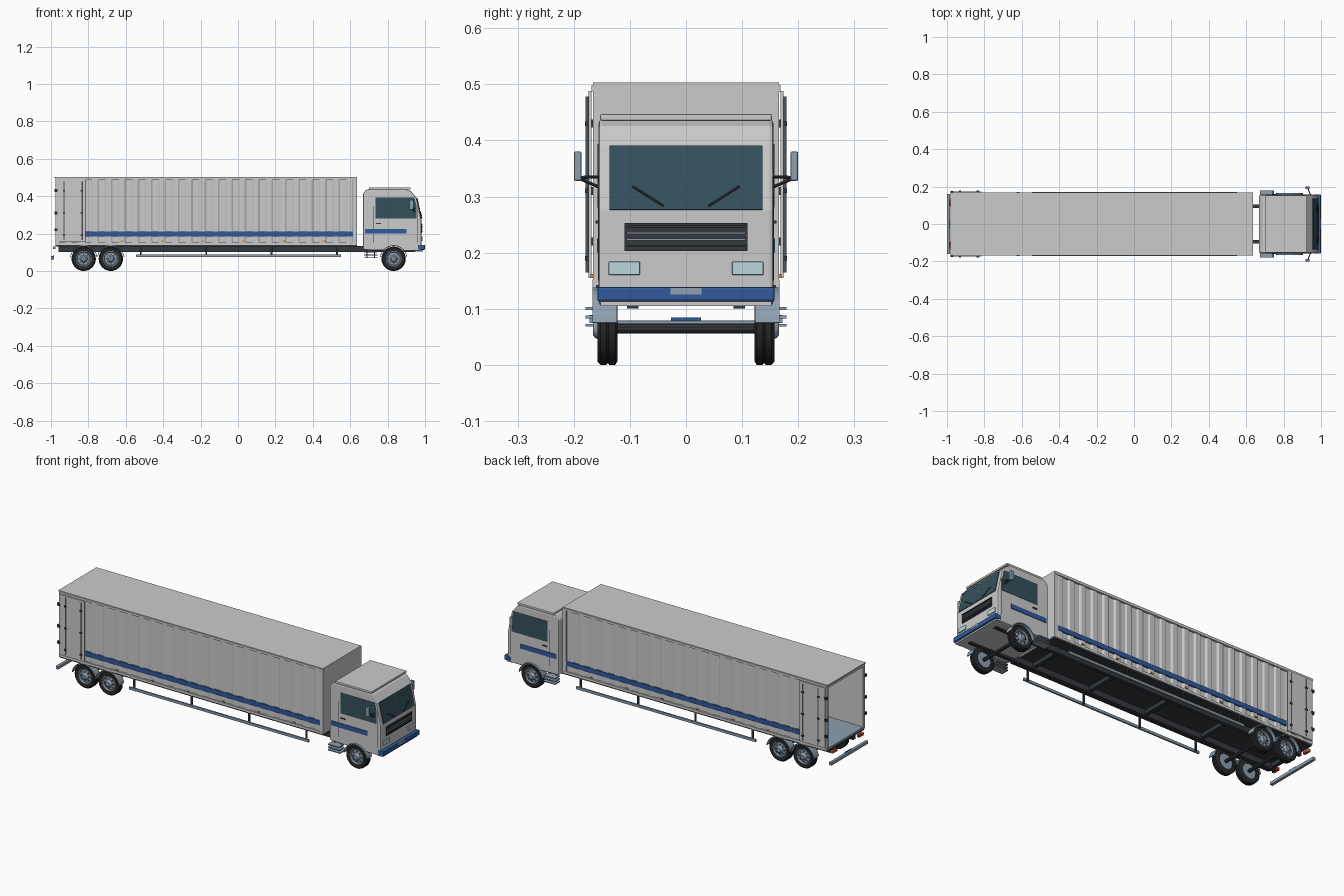
import bpy, bmesh, math
from mathutils import Vector

if "Cube" in bpy.data.objects:
    bpy.data.objects.remove(bpy.data.objects["Cube"])

def mat(name, c):
    m = bpy.data.materials.new(name)
    m.diffuse_color = (*c, 1)
    m.use_nodes = True
    m.node_tree.nodes["Principled BSDF"].inputs["Base Color"].default_value = m.diffuse_color
    return m

BLUE = mat("blue", (0.03, 0.10, 0.33))
DARK = mat("dark", (0.035, 0.04, 0.048))
TYRE = mat("rubber", (0.018, 0.02, 0.022))
GLASS = mat("glass", (0.035, 0.08, 0.105))
STEEL = mat("steel", (0.27, 0.35, 0.43))
LAMP = mat("lamp", (0.5, 0.68, 0.72))
RED = mat("red", (0.5, 0.04, 0.03))
AMBER = mat("amber", (0.7, 0.25, 0.04))
round_parts = []

def finish(name, bm, m=None, bevel=0):
    bmesh.ops.recalc_face_normals(bm, faces=bm.faces[:])
    me = bpy.data.meshes.new(name)
    bm.to_mesh(me)
    bm.free()
    ob = bpy.data.objects.new(name, me)
    bpy.context.collection.objects.link(ob)
    if m:
        me.materials.append(m)
    if bevel:
        b = ob.modifiers.new("bevel", 'BEVEL')
        b.width, b.segments, b.limit_method = bevel, 2, 'ANGLE'
    return ob

def prism(name, pts, axis, a, b, m=None, bevel=0):
    """Extrude a 2D outline along one axis from a to b."""
    put = {'x': lambda p, t: (t, p[0], p[1]),
           'y': lambda p, t: (p[0], t, p[1]),
           'z': lambda p, t: (p[0], p[1], t)}[axis]
    bm = bmesh.new()
    lo = [bm.verts.new(put(p, a)) for p in pts]
    hi = [bm.verts.new(put(p, b)) for p in pts]
    bm.faces.new(lo)
    bm.faces.new(hi)
    for i in range(len(pts)):
        j = (i + 1) % len(pts)
        bm.faces.new((lo[i], lo[j], hi[j], hi[i]))
    return finish(name, bm, m, bevel)

def box(name, x0, x1, y0, y1, z0, z1, m=None, bevel=0):
    return prism(name, [(x0, z0), (x1, z0), (x1, z1), (x0, z1)], 'y', y0, y1, m, bevel)

def pair(name, x0, x1, y0, y1, z0, z1, m=None, bevel=0):
    for s, side in ((-1, "right"), (1, "left")):
        box(f"{name}_{side}", x0, x1, s * y0, s * y1, z0, z1, m, bevel)

def rod(name, p, q, r, m=None, n=10):
    p, q = Vector(p), Vector(q)
    bm = bmesh.new()
    bmesh.ops.create_cone(bm, cap_ends=True, segments=n, radius1=r, radius2=r, depth=(q - p).length)
    bm.transform((q - p).to_track_quat('Z', 'Y').to_matrix().to_4x4())
    bmesh.ops.translate(bm, verts=bm.verts[:], vec=(p + q) / 2)
    ob = finish(name, bm, m)
    round_parts.append(ob)
    return ob

def lathe(name, prof, x, z, s, m=None, n=32):
    """Spin a closed (radius, y) outline about the wheel axis."""
    bm = bmesh.new()
    rings = []
    for k in range(n):
        a = math.tau * k / n
        rings.append([bm.verts.new((x + r * math.cos(a), s * y, z + r * math.sin(a))) for r, y in prof])
    c = len(prof)
    for k in range(n):
        A, B = rings[k], rings[(k + 1) % n]
        for i in range(c):
            j = (i + 1) % c
            bm.faces.new((A[i], A[j], B[j], B[i]))
    ob = finish(name, bm, m)
    round_parts.append(ob)

def arc(x, z, r, a0, a1, n=14):
    return [(x + r * math.cos(math.radians(a0 + (a1 - a0) * k / n)),
             z + r * math.sin(math.radians(a0 + (a1 - a0) * k / n))) for k in range(n + 1)]

# --- cargo box: floor, roof, front wall, frame ---
X0, X1 = -0.975, 0.635
box("cargo_floor", X0, X1, -0.16, 0.16, 0.142, 0.150, STEEL)
box("cargo_underside", X0, X1, -0.16, 0.16, 0.132, 0.142, DARK)
box("cargo_roof", X0 - 0.005, X1, -0.166, 0.166, 0.496, 0.503)
box("cargo_front_wall", 0.622, X1, -0.163, 0.163, 0.142, 0.496)
pair("bottom_rail", X0, X1, 0.155, 0.167, 0.138, 0.152)
pair("top_rail", X0, X1, 0.155, 0.168, 0.487, 0.499)
pair("front_post", 0.615, X1 + 0.001, 0.155, 0.166, 0.142, 0.496)
pair("rear_post", X0, X0 + 0.02, 0.150, 0.166, 0.142, 0.496)
box("rear_header", X0, X0 + 0.015, -0.16, 0.16, 0.482, 0.497)

# corrugated side walls
N = 22
W0, W1 = X0 + 0.018, 0.618
P = (W1 - W0) / N
outer = []
for i in range(N):
    x = W0 + i * P
    outer += [(x, 0.157), (x + 0.4 * P, 0.157), (x + 0.53 * P, 0.163), (x + 0.87 * P, 0.163)]
outer += [(W1, 0.157), (W1, 0.153), (W0, 0.153)]
for s, side in ((-1, "right"), (1, "left")):
    prism(f"corrugated_wall_{side}", [(x, s * y) for x, y in outer], 'z', 0.150, 0.490)
pair("cargo_stripe", -0.815, 0.63, 0.158, 0.1655, 0.184, 0.210, BLUE)

# rear doors folded back along the sides, with lock bars and hinges
pair("open_door", -0.970, -0.815, 0.168, 0.174, 0.155, 0.488)
for s in (-1, 1):
    for x in (-0.93, -0.835):
        rod("door_lock_bar", (x, s * 0.1765, 0.165), (x, s * 0.1765, 0.478), 0.0025, STEEL, 8)
        for z in (0.19, 0.31, 0.43):
            box("bar_bracket", x - 0.006, x + 0.006, s * 0.173, s * 0.180, z - 0.004, z + 0.004, DARK)
    for z in (0.22, 0.31, 0.43):
        box("door_hinge", -0.981, -0.965, s * 0.162, s * 0.176, z - 0.007, z + 0.007, DARK)
    for i in range(6):
        x = -0.62 + i * 0.216
        box("side_marker", x - 0.007, x + 0.007, s * 0.166, s * 0.170, 0.155, 0.162, AMBER)

# --- chassis ---
pair("chassis_rail", -0.96, 0.95, 0.085, 0.105, 0.100, 0.133, DARK)
for x in (-0.94, -0.5, -0.15, 0.2, 0.55):
    box("cross_member", x - 0.01, x + 0.01, -0.09, 0.09, 0.108, 0.130, DARK)

# side guards
for s in (-1, 1):
    box("side_guard", -0.545, 0.55, s * 0.163, s * 0.172, 0.075, 0.089, STEEL)
    for x in (-0.52, -0.17, 0.18, 0.53):
        box("guard_post", x - 0.005, x + 0.005, s * 0.157, s * 0.163, 0.077, 0.140, DARK)

# rear bumper, plate and lamps
box("rear_bumper", -1.0, -0.984, -0.16, 0.16, 0.062, 0.079, STEEL, 0.002)
box("rear_plate", -0.990, -0.987, -0.027, 0.027, 0.079, 0.084, BLUE)
pair("tail_lamp", -0.990, -0.976, 0.095, 0.120, 0.117, 0.131, RED)
pair("rear_indicator", -0.990, -0.976, 0.122, 0.136, 0.117, 0.131, AMBER)

# --- wheels, axles and mudguards ---
tyre = [(0.040, 0.123), (0.058, 0.122), (0.065, 0.126), (0.065, 0.137), (0.063, 0.138), (0.063, 0.141),
        (0.065, 0.142), (0.065, 0.152), (0.059, 0.158), (0.041, 0.157)]
rim = [(0.001, 0.126), (0.041, 0.126), (0.042, 0.157), (0.038, 0.158), (0.034, 0.150), (0.020, 0.152),
       (0.017, 0.162), (0.012, 0.166), (0.001, 0.166)]
for tag, x in (("rear", -0.825), ("middle", -0.68), ("front", 0.832)):
    rod(f"{tag}_axle", (x, -0.126, 0.065), (x, 0.126, 0.065), 0.009, DARK)
    for s in (-1, 1):
        lathe(f"{tag}_tyre", tyre, x, 0.065, s, TYRE)
        lathe(f"{tag}_rim", rim, x, 0.065, s, STEEL, 24)
        for k in range(8):
            a = math.tau * k / 8
            bx, bz = x + 0.027 * math.cos(a), 0.065 + 0.027 * math.sin(a)
            rod("wheel_nut", (bx, s * 0.149, bz), (bx, s * 0.155, bz), 0.003, DARK, 6)
        prism(f"{tag}_mudguard", arc(x, 0.065, 0.073, 8, 172) + arc(x, 0.065, 0.0695, 172, 8),
              'y', s * 0.123, s * 0.167, STEEL)

# --- cab body with wheel arches cut out ---
cab = prism("cab_body", [(0.668, 0.112), (0.668, 0.415), (0.688, 0.437), (0.90, 0.437), (0.925, 0.426),
                         (0.955, 0.390), (0.980, 0.275), (0.980, 0.106), (0.90, 0.106)],
            'y', -0.156, 0.156, None, 0.007)
for s in (-1, 1):
    cut = rod("arch_cutter", (0.832, s * 0.119, 0.065), (0.832, s * 0.2, 0.065), 0.071, None, 32)
    round_parts.remove(cut)
    cut.hide_render = True
    cut.hide_viewport = True
    bo = cab.modifiers.new("arch", 'BOOLEAN')
    bo.operation, bo.object, bo.solver = 'DIFFERENCE', cut, 'EXACT'
box("cab_roof_cap", 0.70, 0.922, -0.153, 0.153, 0.435, 0.447, None, 0.003)

# windscreen, divider and wipers
prism("windscreen", [(0.955, 0.390), (0.980, 0.276), (0.983, 0.277), (0.958, 0.391)], 'y', -0.136, 0.136, GLASS)
rod("windscreen_divider", (0.9585, 0, 0.390), (0.971, 0, 0.332), 0.0015, STEEL, 6)
for s in (-1, 1):
    rod("wiper", (0.984, s * 0.040, 0.283), (0.976, s * 0.095, 0.318), 0.002, DARK, 6)

# grille, headlamps and front bumper
box("grille", 0.978, 0.984, -0.11, 0.11, 0.203, 0.253, DARK)
for k in range(4):
    z = 0.212 + k * 0.0115
    box("grille_slat", 0.983, 0.988, -0.106, 0.106, z - 0.002, z + 0.002, STEEL if k % 3 else DARK)
pair("headlamp", 0.977, 0.986, 0.082, 0.138, 0.160, 0.184, LAMP, 0.002)
box("front_bumper", 0.962, 0.999, -0.158, 0.158, 0.113, 0.139, BLUE, 0.004)
box("bumper_lip", 0.955, 0.990, -0.152, 0.152, 0.105, 0.114)
box("front_plate", 0.998, 1.0, -0.028, 0.028, 0.125, 0.138, STEEL)

# side windows, stripes, handles, door seams, mirrors and steps
window = [(0.735, 0.280), (0.955, 0.280), (0.955, 0.345), (0.943, 0.394), (0.735, 0.394)]
for s in (-1, 1):
    prism("side_window", window, 'y', s * 0.154, s * 0.1575, GLASS)
    box("cab_stripe", 0.68, 0.90, s * 0.154, s * 0.159, 0.200, 0.225, BLUE)
    box("door_handle", 0.738, 0.765, s * 0.155, s * 0.161, 0.252, 0.257, DARK)
    for x in (0.725, 0.962):
        box("door_seam", x - 0.001, x + 0.001, s * 0.154, s * 0.1566, 0.150, 0.345, DARK)
    rod("mirror_arm", (0.945, s * 0.153, 0.335), (0.93, s * 0.190, 0.320 + 0.014), 0.0028, DARK, 8)
    rod("mirror_stay", (0.945, s * 0.153, 0.316), (0.93, s * 0.190, 0.332), 0.0028, DARK, 8)
    box("mirror", 0.917, 0.938, s * 0.186, s * 0.200, 0.328, 0.380, STEEL, 0.003)
    for k, z in enumerate((0.068, 0.083, 0.098)):
        box("cab_step", 0.673, 0.748 - 0.003 * k, s * 0.135, s * 0.179, z, z + 0.005, STEEL)
    for x in (0.69, 0.73):
        box("step_hanger", x - 0.003, x + 0.003, s * 0.138, s * 0.144, 0.068, 0.114, DARK)

# smooth shading on turned parts
bpy.ops.object.select_all(action='DESELECT')
for ob in round_parts:
    ob.select_set(True)
bpy.context.view_layer.objects.active = round_parts[0]
bpy.ops.object.shade_smooth_by_angle(angle=math.radians(35))
